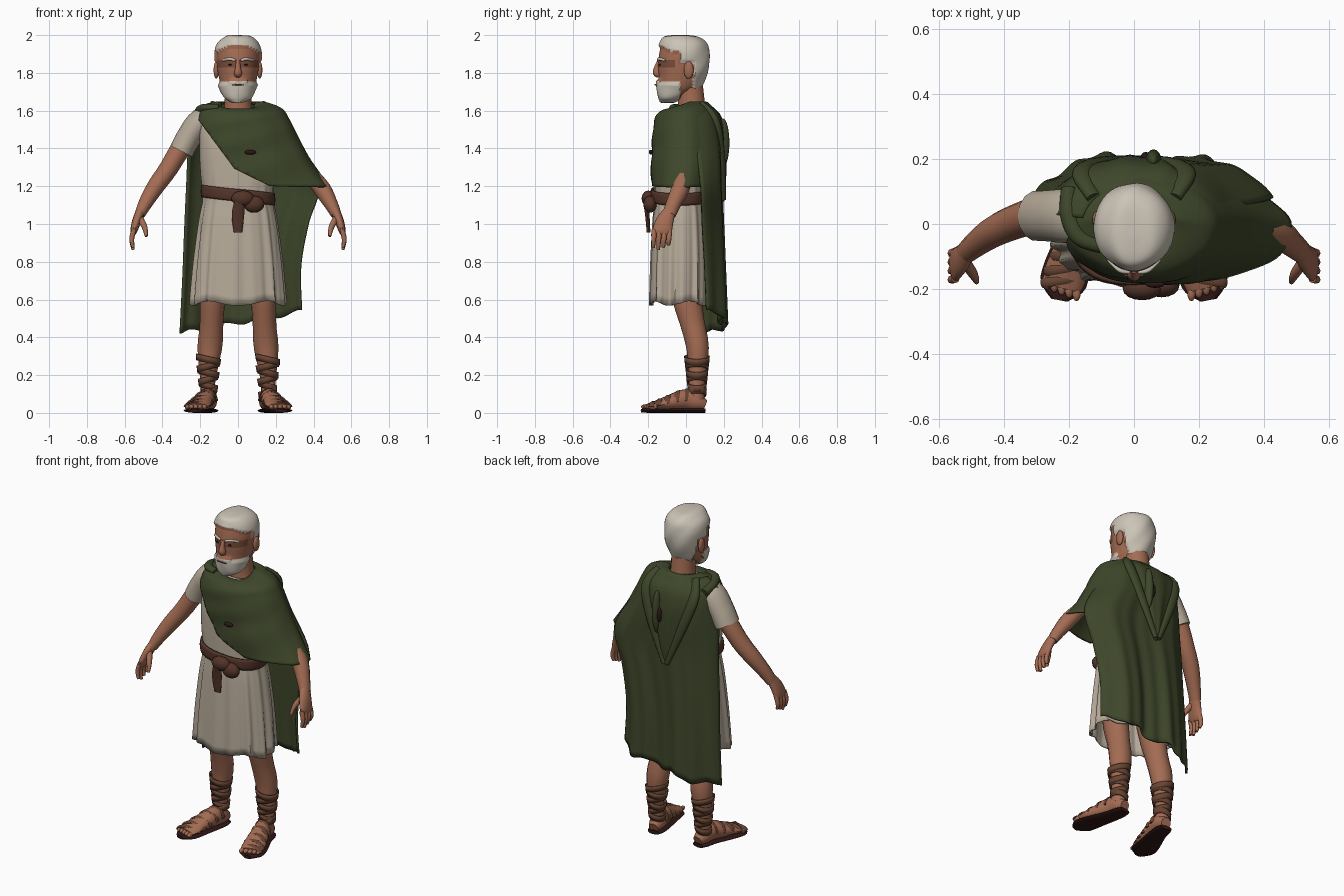
import bpy, bmesh, math
from mathutils import Vector

if "Cube" in bpy.data.objects:
    bpy.data.objects.remove(bpy.data.objects["Cube"])

def material(name, *colour):
    mat = bpy.data.materials.new(name)
    mat.use_nodes = True
    mat.diffuse_color = (*colour, 1)
    mat.node_tree.nodes["Principled BSDF"].inputs["Base Color"].default_value = (*colour, 1)
    return mat

SKIN = material("skin", .37, .15, .087)
SHADE = material("dark skin", .2, .075, .042)
HAIR = material("white hair", .6, .55, .47)
LINEN = material("linen", .47, .405, .32)
GREEN = material("green wool", .048, .062, .023)
LEATHER = material("belt leather", .085, .034, .022)
STRAP = material("sandal leather", .14, .06, .034)
SOLE = material("dark sole", .028, .008, .008)

def spline(rows, count):
    """Smooth resampling of a list of equal-length tuples."""
    result = []
    last = len(rows) - 1
    for k in range(count):
        i = min(int(k / (count - 1) * last), last - 1)
        t = k / (count - 1) * last - i
        ends = rows[max(i - 1, 0)], rows[i], rows[i + 1], rows[min(i + 2, last)]
        result.append([q + t / 2 * (r - p + t * (2 * p - 5 * q + 4 * r - s + t * (3 * (q - r) + s - p)))
                       for p, q, r, s in zip(*ends)])
    return result

def finish(bm, name, mats, thick=0):
    bmesh.ops.recalc_face_normals(bm, faces=bm.faces)
    mesh = bpy.data.meshes.new(name)
    bm.to_mesh(mesh)
    bm.free()
    obj = bpy.data.objects.new(name, mesh)
    bpy.context.collection.objects.link(obj)
    for mat in mats:
        mesh.materials.append(mat)
    if thick:
        obj.modifiers.new("thickness", 'SOLIDIFY').thickness = thick
    bpy.ops.object.select_all(action='DESELECT')
    obj.select_set(True)
    bpy.context.view_layer.objects.active = obj
    bpy.ops.object.shade_smooth_by_angle(angle=math.radians(50))

def grid(rows, closed=True, caps=True):
    """Bridge rows of points into a surface."""
    bm = bmesh.new()
    verts = [[bm.verts.new(p) for p in row] for row in rows]
    n = len(rows[0])
    for low, high in zip(verts, verts[1:]):
        for i in range(n if closed else n - 1):
            j = (i + 1) % n
            bm.faces.new((low[i], low[j], high[j], high[i]))
    if caps and closed:
        bm.faces.new(verts[0])
        bm.faces.new(verts[-1])
    return bm

def loft(rows, count=16, sides=32, caps=True, ripple=lambda a, t: (1, 0), power=1):
    """Horizontal ovals from rows of (z, centre x, half width, front y, back y); low power squares them."""
    rings = []
    for k, (z, cx, rx, front, back) in enumerate(spline(rows, count)):
        rings.append([])
        for i in range(sides):
            a = math.tau * i / sides
            c, s = (math.copysign(abs(v) ** power, v) for v in (math.cos(a), math.sin(a)))
            scale, lift = ripple(a, k / (count - 1))
            rings[-1].append((cx + rx * scale * c, (front + back + (back - front) * scale * s) / 2, z + lift))
    return grid(rings, caps=caps)

def tube(name, points, mat, side=1, ref=(0, 1, 0), count=14, sides=14):
    """Oval limb along (x, y, z, width, depth) points; side -1 mirrors it."""
    path = spline(points, count)
    rings = []
    for k, (x, y, z, w, h) in enumerate(path):
        d = Vector(path[min(k + 1, count - 1)][:3]) - Vector(path[max(k - 1, 0)][:3])
        across = d.cross(Vector(ref)).normalized()
        up = across.cross(d).normalized()
        turns = [math.tau * i / sides for i in range(sides)]
        ring = [Vector((x, y, z)) + across * w * math.cos(a) + up * h * math.sin(a) for a in turns]
        rings.append([(p.x * side, p.y, p.z) for p in ring])
    finish(grid(rings), name, [mat])

def ball(name, centre, size, mat):
    bm = bmesh.new()
    bmesh.ops.create_uvsphere(bm, u_segments=16, v_segments=10, radius=1)
    for v in bm.verts:
        v.co = Vector(c + s * p for c, s, p in zip(centre, size, v.co))
    finish(bm, name, [mat])

# Head: one form, hair and beard raised from the skin
def is_hair(p):
    if p.z > 1.935 - .5 * max(0, abs(p.x) - .05):
        return True
    if p.y > -.03:
        return p.y > .035 or p.z > 1.855
    return p.z < (1.765 if abs(p.x) < .045 else 1.75)

bm = loft([(1.655, 0, .03, -.13, -.06), (1.68, 0, .065, -.14, -.01), (1.72, 0, .087, -.145, .06),
           (1.78, 0, .102, -.145, .092), (1.84, 0, .111, -.148, .11), (1.9, 0, .113, -.142, .112),
           (1.95, 0, .098, -.13, .098), (1.98, 0, .062, -.11, .055), (1.988, 0, .01, -.05, -.02)], 60, 80)
for f in bm.faces:
    c = f.calc_center_median()
    f.material_index = 1 if is_hair(c) else 2 if 1.825 < c.z < 1.865 and c.y < -.06 and abs(c.x) > .012 else 0
for v in bm.verts:
    if is_hair(v.co):
        wave = .002 * math.sin(60 * v.co.x + 40 * v.co.z)
        v.co += (v.co - Vector((0, -.02, 1.82))).normalized() * (.014 + wave)
finish(bm, "head", [SKIN, HAIR, SHADE])
tube("neck", [(0, .03, 1.54, .11, .085), (0, .03, 1.61, .075, .075), (0, .02, 1.76, .068, .068)], SKIN)
tube("nose", [(0, -.14, 1.865, .011, .012), (0, -.15, 1.83, .014, .018), (0, -.154, 1.8, .021, .022),
              (0, -.142, 1.783, .016, .012)], SKIN)
tube("mouth", [(-.03, -.157, 1.735, .003, .003), (0, -.163, 1.738, .004, .004),
               (.03, -.157, 1.735, .003, .003)], SHADE, ref=(0, 0, 1))
for s, label in ((1, "left"), (-1, "right")):
    ball(label + "_ear", (.115 * s, .014, 1.815), (.014, .026, .046), SKIN)
    ball(label + "_eye", (.04 * s, -.138, 1.843), (.013, .006, .005), SOLE)
    tube(label + "_eyebrow", [(.015, -.149, 1.866, .006, .007), (.045, -.142, 1.874, .007, .008),
                              (.08, -.11, 1.866, .005, .006)], HAIR, s, (0, 0, 1))

# Tunic with a pleated skirt, and its bare-side sleeve
def pleats(a, t):
    fall = max(0, 1 - t * 1.9)
    return 1 + fall * (.035 * math.sin(14 * a) + .02 * math.sin(23 * a + 1)), fall * .012 * math.sin(5 * a)

finish(loft([(.58, 0, .25, -.19, .12), (.8, 0, .232, -.185, .12), (1.02, 0, .205, -.175, .11),
             (1.14, 0, .185, -.165, .1), (1.28, 0, .2, -.165, .11), (1.43, 0, .205, -.16, .12),
             (1.54, 0, .195, -.12, .11), (1.595, 0, .13, -.075, .1), (1.605, 0, .09, -.05, .09)],
            30, 112, False, pleats, .85), "tunic", [LINEN], .008)
tube("right_sleeve", [(.13, .03, 1.575, .05, .08), (.2, .025, 1.54, .068, .085),
                      (.26, .025, 1.46, .066, .08), (.3, .025, 1.385, .065, .078)], LINEN, -1)

# Belt, knot, pouch and hanging end
finish(loft([(1.12, 0, .194, -.186, .11), (1.15, 0, .198, -.19, .112), (1.185, 0, .194, -.186, .11)],
            5, 40, False, lambda a, t: (1, -.022 * math.cos(a)), .85), "belt", [LEATHER], .014)
ball("belt_knot", (.025, -.2, 1.135), (.06, .035, .042), LEATHER)
ball("belt_pouch", (.085, -.19, 1.105), (.055, .036, .045), LEATHER)
tube("belt_end", [(.01, -.215, 1.13, .025, .014), (0, -.205, 1.05, .033, .012), (0, -.198, .955, .022, .01)], LEATHER)

# Limbs and sandals, mirrored; the left upper arm stays under the mantle
arm = [(.2, .035, 1.52, .06, .06), (.29, .03, 1.42, .054, .057), (.37, .005, 1.29, .05, .053),
       (.435, -.025, 1.2, .046, .048), (.49, -.065, 1.11, .037, .04), (.52, -.09, 1.05, .028, .036)]
foot = [(.15, .1, .04, .03, .03), (.155, .06, .055, .045, .045), (.165, 0, .07, .048, .058),
        (.19, -.08, .055, .058, .042), (.21, -.15, .042, .066, .026), (.222, -.195, .034, .06, .017)]
for s, label, limb in ((1, "left", [(.32, .01, 1.34, .028, .035)] + arm[3:]), (-1, "right", arm)):
    tube(label + "_arm", limb, SKIN, s)
    tube(label + "_palm", [(.515, -.085, 1.07, .025, .033), (.535, -.11, 1.02, .024, .046),
                           (.55, -.125, .97, .02, .052), (.555, -.13, .945, .012, .045)], SKIN, s)
    for i in range(4):
        y = -.168 + i * .027
        tube(label + "_finger", [(.55, y, .97, .013, .014), (.563, y - .003, .92, .013, .013),
                                 (.555, y - .006, .864 + .012 * abs(i - 1), .008, .009)], SKIN, s, count=6, sides=8)
    tube(label + "_thumb", [(.52, -.12, 1.03, .018, .018), (.495, -.155, .985, .015, .015),
                            (.485, -.178, .935, .008, .009)], SKIN, s, count=7, sides=8)
    tube(label + "_leg", [(.125, -.02, .72, .07, .075), (.135, .005, .6, .067, .078), (.14, .035, .47, .062, .066),
                          (.148, .06, .36, .066, .062), (.155, .062, .27, .055, .053),
                          (.16, .058, .16, .039, .043), (.16, .05, .07, .04, .048)], SKIN, s)
    tube(label + "_foot", foot, SKIN, s, (0, 0, 1))
    sole = [(x, y, .012, w + .007, .012) for x, y, z, w, h in foot] + [(.23, -.235, .012, .025, .01)]
    tube(label + "_sole", sole, SOLE, s, (0, 0, 1))
    for i in range(5):
        ball(label + "_toe", ((.177 + i * .023) * s, -.212 + .009 * i, .032), (.013, .026, .014), SKIN)
    for i in range(6):
        z, tilt = .09 + i * .035, .014 * (-1) ** i
        r = .047 + .11 * max(0, z - .12)
        wrap = [(z, .158 * s, r, .056 - r, .06 + r), (z + .034, .156 * s, r + .004, .053 - r, .063 + r)]
        finish(loft(wrap, 2, 24, False, lambda a, t: (1, tilt * math.cos(a))), label + "_ankle_wrap", [STRAP], .007)
    for x, y, z, w, h in spline(foot, 9)[3:8]:
        arc = [(math.cos(math.pi * k / 8), math.sin(math.pi * k / 8)) for k in range(9)]
        tube(label + "_foot_strap", [(x + (w + .003) * c, y - .012 * c, z + (h + .003) * up - .006, .015, .006)
                                     for c, up in arc], STRAP, s, (0, 0, 1), 12, 8)

# Mantle: wrapped over the shoulders, trimmed on a curved diagonal
def drape_folds(a, t):
    front = max(0, -math.sin(a))
    sag = .025 * t * math.sin(28 * t + 3 * a) * front
    return 1 + sag + .012 * t * math.sin(9 * a), -.06 * front * (1 - t) ** 3

bm = loft([(1.645, 0, .09, -.045, .09), (1.645, .01, .14, -.09, .115), (1.61, .02, .215, -.145, .145),
           (1.55, .025, .25, -.17, .165), (1.45, .04, .285, -.18, .175), (1.34, .075, .31, -.185, .18),
           (1.2, .12, .365, -.185, .15)], 40, 80, False, drape_folds)
for steep in (1.35, .5):
    bmesh.ops.bisect_plane(bm, geom=bm.verts[:] + bm.edges[:] + bm.faces[:], plane_co=(-.02, 0, 1.295),
                           plane_no=(-steep, 0, -1), clear_outer=True)
finish(bm, "mantle", [GREEN], .012)
ball("mantle_tear", (.065, -.185, 1.38), (.03, .012, .013), SOLE)

# Back drape: rows of (z, right x, left x, side y, back y)
rows = []
for z, right, left, edge, back in spline([(1.64, -.16, .15, .02, .1), (1.58, -.25, .25, .03, .15),
                                          (1.42, -.265, .32, .05, .18), (1.2, -.275, .43, .075, .185),
                                          (.98, -.285, .375, .08, .19), (.72, -.295, .335, .09, .195),
                                          (.42, -.31, .34, .095, .2)], 30):
    fall = max(0, (1.64 - z) / 1.2)
    rows.append([])
    for u in (k / 60 for k in range(61)):
        wave = fall * (.018 * math.sin(14 * u - 3) + .007 * math.sin(40 * u))
        y = back - (back - edge - .03 * u * fall) * abs(2 * u - 1) ** 5 + wave
        rows[-1].append((right + (left - right) * u, y, z + fall ** 3 * (.11 * u + .012 * math.sin(21 * u))))
finish(grid(rows, False), "back_drape", [GREEN], .012)

# Folded hood hanging to a point, with rolled edges and a dark opening beside a fold
finish(loft([(1.64, 0, .11, .05, .115), (1.58, 0, .165, .07, .18), (1.48, 0, .15, .1, .205), (1.35, 0, .09, .12, .212),
             (1.2, 0, .04, .14, .21), (1.12, 0, .01, .16, .2)], 18, 40, True,
            lambda a, t: (1 + .05 * math.sin(8 * a), 0)), "hood", [GREEN])
ball("hood_fold", (.06, .195, 1.43), (.025, .035, .13), GREEN)
ball("hood_opening", (.036, .205, 1.42), (.016, .017, .045), SOLE)
for s, label in ((1, "left"), (-1, "right")):
    tube(label + "_hood_edge", [(.12, .08, 1.63, .03, .02), (.16, .155, 1.55, .032, .022),
                                (.11, .188, 1.38, .028, .018), (.01, .2, 1.13, .014, .012)], GREEN, s)
tube("shoulder_fold", [(-.1, -.07, 1.615, .02, .018), (-.17, -.04, 1.615, .025, .022),
                       (-.2, .03, 1.6, .028, .026), (-.2, .11, 1.58, .025, .025)], GREEN, ref=(0, 0, 1))
